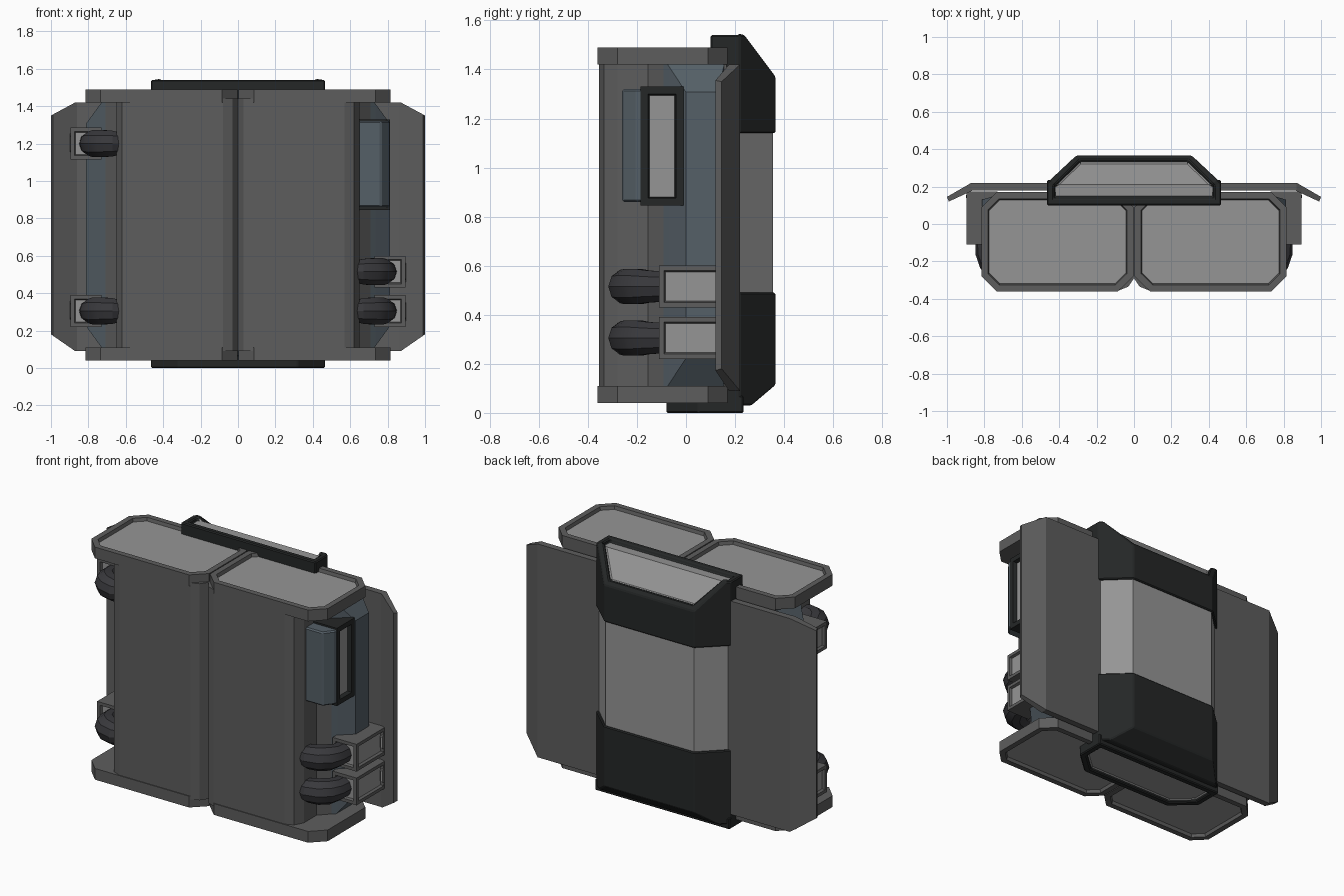
import bpy, bmesh
from mathutils import Vector

if "Cube" in bpy.data.objects:
    bpy.data.objects.remove(bpy.data.objects["Cube"])


def material(name, rgb):
    m = bpy.data.materials.new(name)
    m.diffuse_color = (*rgb, 1)
    m.use_nodes = True
    m.node_tree.nodes["Principled BSDF"].inputs["Base Color"].default_value = m.diffuse_color
    return m


STEEL = material("steel", (0.11, 0.11, 0.11))
LIGHT = material("light_panel", (0.30, 0.30, 0.30))
DARK = material("dark_shell", (0.018, 0.02, 0.02))
BLUE = material("blue_steel", (0.09, 0.115, 0.135))
RUBBER = material("rubber", (0.04, 0.04, 0.045))


def solid(name, plan, z0, z1, mat, side=1, cuts=(), recess=(), rim=0.03, depth=0.02, bevel=0.0):
    """Extrude a plan outline, slice it by planes, then sink framed panels into chosen sides."""
    bm = bmesh.new()
    base = bm.faces.new([bm.verts.new((x * side, y, z0)) for x, y in plan])
    ext = bmesh.ops.extrude_face_region(bm, geom=[base])
    for v in ext["geom"]:
        if isinstance(v, bmesh.types.BMVert):
            v.co.z = z1
    for co, no in cuts:
        co = Vector((co[0] * side, co[1], co[2]))
        no = Vector((no[0] * side, no[1], no[2])).normalized()
        bmesh.ops.bisect_plane(bm, geom=bm.verts[:] + bm.edges[:] + bm.faces[:],
                               plane_co=co, plane_no=no, clear_outer=True)
        bmesh.ops.holes_fill(bm, edges=[e for e in bm.edges if e.is_boundary])
    bmesh.ops.recalc_face_normals(bm, faces=bm.faces[:])
    for d in recess:
        d = Vector((d[0] * side, d[1], d[2]))
        bm.normal_update()
        chosen = [f for f in bm.faces if f.normal.dot(d) > 0.5 and f.material_index == 0]
        bmesh.ops.inset_region(bm, faces=chosen, thickness=rim, use_even_offset=True)
        # steep inner walls, then the lowered panel
        bmesh.ops.inset_region(bm, faces=chosen, thickness=0.006, depth=-depth, use_even_offset=True)
        for f in chosen:
            f.material_index = 1
    me = bpy.data.meshes.new(name)
    bm.to_mesh(me)
    bm.free()
    me.materials.append(mat)
    me.materials.append(LIGHT)
    ob = bpy.data.objects.new(name, me)
    bpy.context.collection.objects.link(ob)
    if bevel:
        b = ob.modifiers.new("bevel", "BEVEL")
        b.width = bevel
        b.segments = 1
    return ob


def rect(x0, x1, y0, y1):
    return [(x0, y0), (x1, y0), (x1, y1), (x0, y1)]


def strap(name, side, z):
    """Rounded rubber strap end hooked round the tank side."""
    cu = bpy.data.curves.new(name, "CURVE")
    cu.dimensions = "3D"
    cu.bevel_depth = 0.072
    cu.bevel_resolution = 3
    cu.use_fill_caps = True
    sp = cu.splines.new("POLY")
    path = [(0.63, -0.235, 0.85), (0.67, -0.245, 1), (0.72, -0.23, 1.05), (0.76, -0.195, 1.05),
            (0.78, -0.15, 0.95), (0.785, -0.08, 0.9)]
    sp.points.add(len(path) - 1)
    for p, (x, y, r) in zip(sp.points, path):
        p.co = (x * side, y, z, 1)
        p.radius = r
    ob = bpy.data.objects.new(name, cu)
    bpy.context.collection.objects.link(ob)
    bpy.ops.object.select_all(action="DESELECT")
    ob.select_set(True)
    bpy.context.view_layer.objects.active = ob
    bpy.ops.object.convert(target="MESH")
    ob = bpy.context.object
    ob.data.materials.clear()
    ob.data.materials.append(RUBBER)
    bpy.ops.object.shade_smooth_by_angle()


# Outlines in plan, for the +x half
CAP = [(0.003, -0.28), (0.085, -0.36), (0.735, -0.36), (0.815, -0.28),
       (0.815, 0.09), (0.735, 0.17), (0.085, 0.17), (0.003, 0.09)]
TANK = [(0, -0.29), (0.03, -0.335), (0.08, -0.355), (0.57, -0.355), (0.62, -0.335), (0.65, -0.28),
        (0.65, -0.155), (0.73, -0.07), (0.73, 0.165), (0, 0.165)]
WING = [(0.40, 0.18), (0.86, 0.18), (0.99, 0.12), (1.0, 0.145), (0.87, 0.22), (0.40, 0.22)]
PACK = [(-0.465, 0.10), (0.465, 0.10), (0.465, 0.22), (0.31, 0.365), (-0.31, 0.365), (-0.465, 0.22)]
CORE = [(-0.45, 0.10), (0.45, 0.10), (0.45, 0.215), (0.305, 0.355), (-0.305, 0.355), (-0.45, 0.215)]
FOOT = [(-0.32, -0.08), (0.32, -0.08), (0.465, 0.05), (0.465, 0.235), (-0.465, 0.235), (-0.465, 0.05)]

for side, label in ((1, "right"), (-1, "left")):
    # Tank halves with recessed end caps
    solid(f"{label}_tank", TANK, 0.09, 1.44, STEEL, side)
    solid(f"{label}_top_cap", CAP, 1.42, 1.49, STEEL, side, recess=[(0, 0, 1)], rim=0.035)
    solid(f"{label}_bottom_cap", CAP, 0.04, 0.11, STEEL, side, recess=[(0, 0, -1)], rim=0.035)
    # Side rail with sloped ends
    solid(f"{label}_side_rail", [(0.70, -0.10), (0.735, -0.07), (0.812, 0.0), (0.812, 0.13), (0.70, 0.165)],
          0.11, 1.42, BLUE, side,
          cuts=[((0.73, 0, 1.42), (0.11, 0, 0.08)), ((0.73, 0, 0.11), (0.11, 0, -0.08))])
    # Bent wing plate with clipped outer corners
    solid(f"{label}_wing", WING, 0.09, 1.42, STEEL, side,
          cuts=[((0.87, 0, 1.42), (0.07, 0, 0.13)), ((0.87, 0, 0.09), (0.09, 0, -0.13))])
    # Strap clips, placed differently on each side
    for i, z in enumerate((0.305, 0.515) if side > 0 else (0.305, 1.20)):
        solid(f"{label}_clip_{i}", rect(0.73, 0.895, -0.11, 0.175), z - 0.085, z + 0.085, STEEL, side,
              recess=[(1, 0, 0), (0, -1, 0)], rim=0.02, depth=0.015)
        strap(f"{label}_strap_{i}", side, z)

# Gauge housing on the right side only
solid("gauge_cover", [(0.64, -0.26), (0.765, -0.26), (0.81, -0.20), (0.81, -0.17), (0.64, -0.17)],
      0.86, 1.32, BLUE, bevel=0.008)
solid("gauge_window", rect(0.64, 0.812, -0.185, -0.01), 0.845, 1.33, DARK,
      recess=[(1, 0, 0)], rim=0.03, depth=0.025)

# Rear pack: dark upper and lower shells round a lighter core
solid("pack_upper_shell", PACK, 1.14, 1.54, DARK, cuts=[((0, 0.24, 1.54), (0, 0.17, 0.125))],
      recess=[(0, 0, 1)], rim=0.035, bevel=0.006)
solid("pack_core", CORE, 0.45, 1.18, LIGHT)
solid("pack_lower_shell", PACK, 0.03, 0.49, DARK, cuts=[((0, 0.23, 0.0), (0, 0.11, -0.13))], bevel=0.006)
solid("pack_foot", FOOT, 0.0, 0.07, DARK, recess=[(0, 0, -1)], rim=0.04, bevel=0.006)
